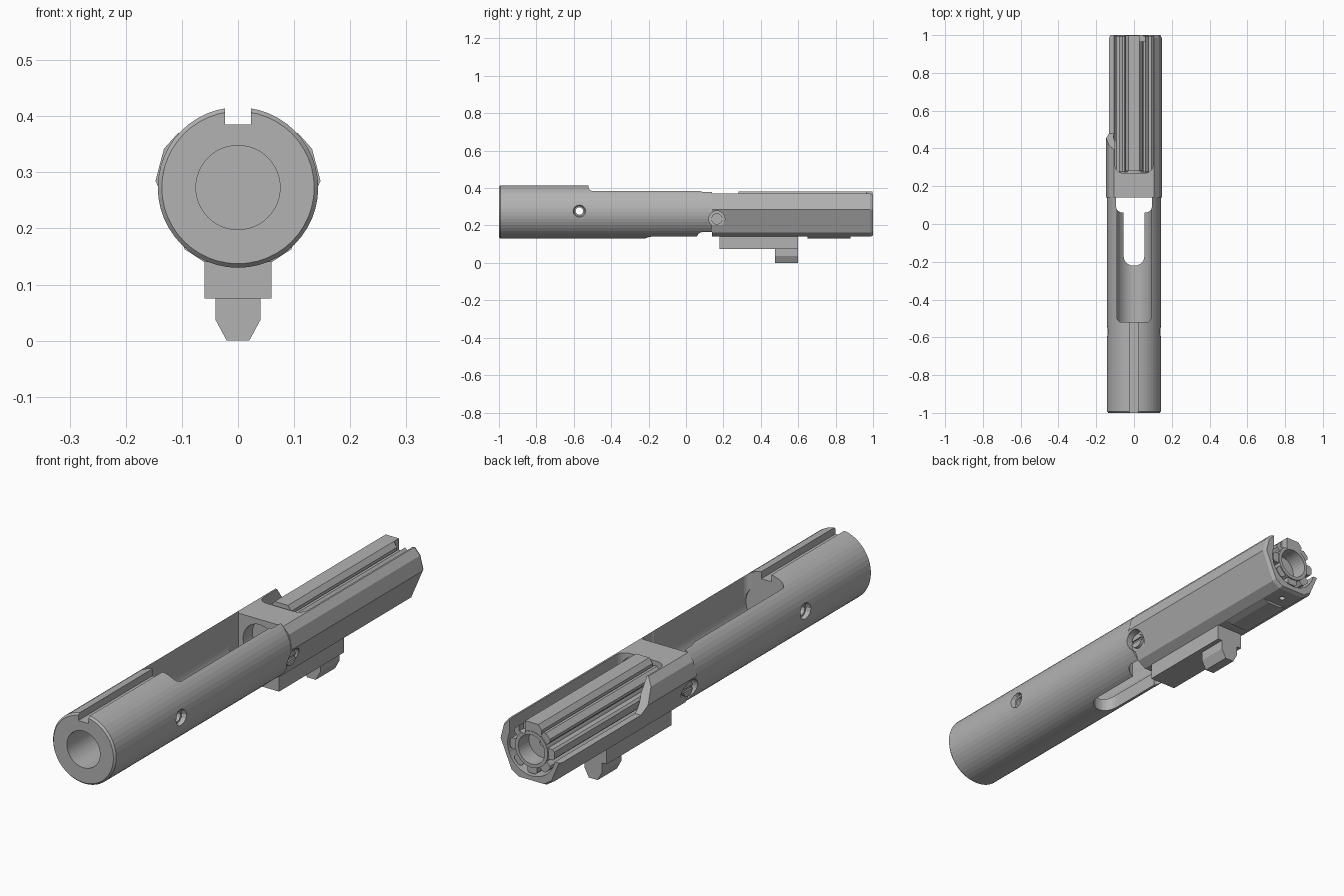
import bpy, bmesh, math

cube = bpy.data.objects.get("Cube")
if cube:
    bpy.data.objects.remove(cube)

ZC = 0.273  # height of the long axis

steel = bpy.data.materials.new("grey steel")
steel.use_nodes = True
steel.diffuse_color = (0.45, 0.45, 0.45, 1)
steel.node_tree.nodes["Principled BSDF"].inputs["Base Color"].default_value = (0.45, 0.45, 0.45, 1)


def circle(r, n=48):
    return [(r * math.cos(math.tau * i / n), r * math.sin(math.tau * i / n)) for i in range(n)]


def rect(u0, u1, v0, v1):
    return [(u0, v0), (u1, v0), (u1, v1), (u0, v1)]


def rounded(u0, u1, v0, v1, r, n=6):
    pts = []
    for k, (u, v) in enumerate([(u1 - r, v1 - r), (u0 + r, v1 - r), (u0 + r, v0 + r), (u1 - r, v0 + r)]):
        for i in range(n + 1):
            a = math.pi / 2 * (k + i / n)
            pts.append((u + r * math.cos(a), v + r * math.sin(a)))
    return pts


def mirrored(right):
    return right + [(-u, v) for u, v in reversed(right)]


def loft(name, pts, axis, stations, centre=(0, 0)):
    """Extrude a profile along an axis; each station is (position, scale)."""
    bm = bmesh.new()
    rings = []
    for t, s in stations:
        ring = []
        for u, v in pts:
            u, v = centre[0] + s * u, centre[1] + s * v
            co = {"x": (t, u, v), "y": (u, t, v), "z": (u, v, t)}[axis]
            ring.append(bm.verts.new(co))
        rings.append(ring)
    n = len(pts)
    for a, b in zip(rings, rings[1:]):
        for i in range(n):
            bm.faces.new((a[i], a[(i + 1) % n], b[(i + 1) % n], b[i]))
    bm.faces.new(rings[0])
    bm.faces.new(rings[-1])
    bmesh.ops.recalc_face_normals(bm, faces=bm.faces)
    mesh = bpy.data.meshes.new(name)
    bm.to_mesh(mesh)
    bm.free()
    mesh.materials.append(steel)
    obj = bpy.data.objects.new(name, mesh)
    bpy.context.scene.collection.objects.link(obj)
    return obj


def prism(name, pts, axis, a, b, centre=(0, 0)):
    return loft(name, pts, axis, [(a, 1), (b, 1)], centre)


def boolean(target, tool, operation="DIFFERENCE"):
    mod = target.modifiers.new("cut", "BOOLEAN")
    mod.operation, mod.solver, mod.object = operation, "EXACT", tool
    bpy.context.view_layer.update()
    graph = bpy.context.evaluated_depsgraph_get()
    mesh = bpy.data.meshes.new_from_object(target.evaluated_get(graph))
    target.modifiers.clear()
    target.data = mesh
    bpy.data.objects.remove(tool)


AXIS = (0, ZC)

# Front tube with bore, key slot, open pocket and through slot
tube = loft("front_tube", circle(0.143), "y", [(-1, 0.95), (-0.992, 1), (0.14, 1)], AXIS)
for cutter in (
    prism("bore", circle(0.075), "y", -1.1, -0.64, AXIS),
    prism("key_slot", rect(-0.023, 0.023, 0.385, 0.5), "y", -1.1, -0.5),
    prism("pocket", circle(0.092), "y", -0.52, 0.2, AXIS),
    prism("pocket_mouth", rounded(-0.09, 0.09, -0.52, 0.25, 0.025), "z", ZC, 0.5),
    prism("floor_slot", rounded(-0.055, 0.055, -0.22, 0.3, 0.05), "z", 0.05, ZC),
    prism("cross_slot", rounded(-0.095, 0.095, 0.06, 0.2, 0.035), "z", 0.05, 0.5),
    prism("pin_hole", circle(0.02, 12), "x", -0.3, 0.3, (-0.57, 0.277)),
):
    boolean(tube, cutter)
for side in (-1, 1):
    boolean(tube, loft("countersink", circle(0.037, 12), "x",
                       [(side * 0.125, 0.75), (side * 0.15, 1)], (-0.57, 0.277)))

# Rear carrier: faceted body with a long open channel
section = mirrored([(0.06, 0.14), (0.095, 0.163), (0.147, 0.285), (0.132, 0.342), (0.107, 0.37)])
section = [(u, v - ZC) for u, v in section]
carrier = loft("rear_carrier", section, "y", [(0.14, 1), (0.985, 1), (1, 0.95)], AXIS)
for cutter in (
    prism("channel", circle(0.108), "y", 0.27, 1.1, AXIS),
    prism("channel_mouth", rounded(-0.1, 0.1, 0.27, 1.2, 0.04), "z", ZC, 0.5),
    prism("bridge_bore", circle(0.075), "y", 0.1, 0.2, AXIS),
    prism("side_relief", [(0.36, 0.42), (0.48, 0.25), (1.1, 0.25), (1.1, 0.42)], "x", -0.3, -0.09),
    prism("floor_hole", circle(0.012, 12), "z", 0.1, 0.2, (0.0, 0.93)),
):
    boolean(carrier, cutter)

# Cross screws with slotted heads
for side, label in ((-1, "right"), (1, "left")):
    centre = (0.165, 0.235)
    boolean(carrier, prism("screw_hole", circle(0.043, 24), "x", side * 0.112, side * 0.3, centre))
    boolean(tube, prism("screw_hole", circle(0.043, 24), "x", side * 0.112, side * 0.3, centre))
    screw = prism(label + "_screw", circle(0.03, 24), "x", side * 0.1, side * 0.125, centre)
    boolean(screw, prism("screw_slot", rect(0.12, 0.21, 0.229, 0.241), "x", side * 0.118, side * 0.2))

# Inner rod with radial ribs and a recessed end face
rod = prism("inner_rod", circle(0.074), "y", 0.2, 1, AXIS)
rib = [(-0.022, 0.05), (0.022, 0.05), (0.022, 0.092), (0.014, 0.1), (-0.014, 0.1), (-0.022, 0.092)]
for k in range(1, 8):
    a = math.tau * k / 8
    turned = [(u * math.cos(a) - v * math.sin(a), u * math.sin(a) + v * math.cos(a)) for u, v in rib]
    boolean(rod, prism("rib", turned, "y", 0.275, 0.995, AXIS), "UNION")
top_rib = mirrored([(0.04, 0.3), (0.045, 0.362), (0.03, 0.382)])
boolean(rod, prism("top_rib", top_rib, "y", 0.28, 0.998), "UNION")
boolean(rod, prism("end_recess", circle(0.06, 32), "y", 0.93, 1.1, AXIS))
boolean(rod, prism("centre_hole", circle(0.012, 12), "y", 0.9, 1.0, AXIS))
boolean(rod, prism("end_notch", rect(0.03, 0.06, 0.33, 0.4), "y", 0.965, 1.1))

# Key block, tapered lug and pad beneath the carrier
prism("key_block", rect(-0.06, 0.06, 0.075, 0.155), "y", 0.18, 0.6)
prism("lower_lug", mirrored([(0.02, 0), (0.04, 0.037), (0.04, 0.08)]), "y", 0.475, 0.6)
prism("bottom_pad", mirrored([(0.03, 0.131), (0.06, 0.142), (0.06, 0.15)]), "y", 0.65, 0.88)
